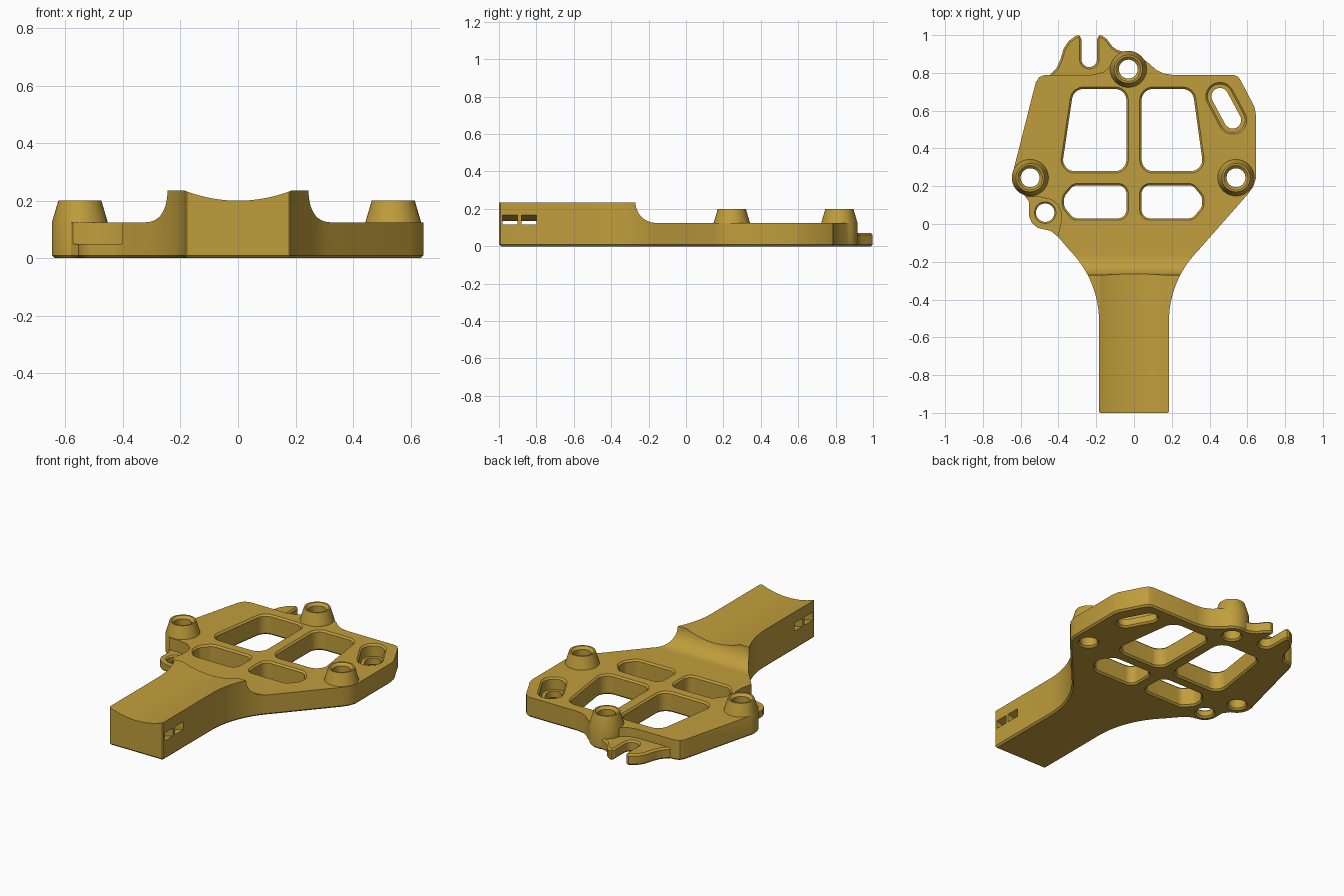
import bpy, bmesh, math
from mathutils import Vector

if "Cube" in bpy.data.objects:
    bpy.data.objects.remove(bpy.data.objects["Cube"])

brass = bpy.data.materials.new("brass_yellow")
brass.diffuse_color = (0.53, 0.34, 0.045, 1)
brass.use_nodes = True
brass.node_tree.nodes["Principled BSDF"].inputs["Base Color"].default_value = brass.diffuse_color


def offset(pts, d):
    """Mitred offset of a counter-clockwise outline, outward for positive d."""
    out = []
    for i, p in enumerate(pts):
        a, b = Vector(pts[i - 1]), Vector(pts[(i + 1) % len(pts)])
        p = Vector(p)
        e1, e2 = (p - a).normalized(), (b - p).normalized()
        n1, n2 = Vector((e1.y, -e1.x)), Vector((e2.y, -e2.x))
        out.append(p + (n1 + n2) * d / max(1 + n1.dot(n2), 0.3))
    return out


def loft(name, pts, layers, axis='z'):
    """Stack offset copies of an outline; layers are (height, offset)."""
    place = {'z': lambda u, v, h: (u, v, h),
             'x': lambda u, v, h: (h, u, v),
             'y': lambda u, v, h: (u, h, v)}[axis]
    bm = bmesh.new()
    rings = [[bm.verts.new(place(p[0], p[1], h)) for p in offset(pts, d)]
             for h, d in layers]
    n = len(pts)
    for r, s in zip(rings, rings[1:]):
        for i in range(n):
            j = (i + 1) % n
            bm.faces.new((r[i], r[j], s[j], s[i]))
    bm.faces.new(rings[0][::-1])
    bm.faces.new(rings[-1])
    bmesh.ops.recalc_face_normals(bm, faces=bm.faces)
    me = bpy.data.meshes.new(name)
    bm.to_mesh(me)
    bm.free()
    me.materials.append(brass)
    ob = bpy.data.objects.new(name, me)
    bpy.context.collection.objects.link(ob)
    return ob


def arc(cx, cy, r, a0, a1, n):
    return [(cx + r * math.cos(math.radians(a0 + (a1 - a0) * i / n)),
             cy + r * math.sin(math.radians(a0 + (a1 - a0) * i / n)))
            for i in range(n + 1)]


def circle(cx, cy, r, n=40):
    return arc(cx, cy, r, 0, 360, n)[:-1]


def rounded(pts, r, n=8):
    """Round every corner of a polygon."""
    out = []
    for i, p in enumerate(pts):
        p = Vector(p)
        u = (Vector(pts[i - 1]) - p).normalized()
        v = (Vector(pts[(i + 1) % len(pts)]) - p).normalized()
        half = u.angle(v) / 2
        c = p + (u + v).normalized() * r / math.sin(half)
        t = r / math.tan(half)
        a, b = p + u * t - c, p + v * t - c
        out += [c + a.lerp(b, k / n).normalized() * r for k in range(n + 1)]
    return out


def capsule(c0, c1, r):
    ang = math.degrees(math.atan2(c1[1] - c0[1], c1[0] - c0[0]))
    return arc(*c1, r, ang - 90, ang + 90, 16) + arc(*c0, r, ang + 90, ang + 270, 16)


def combine(body, tool, op):
    m = body.modifiers.new("combine", 'BOOLEAN')
    m.operation, m.solver, m.object = op, 'EXACT', tool
    bpy.context.view_layer.objects.active = body
    bpy.ops.object.modifier_apply(modifier=m.name)
    bpy.data.objects.remove(tool)


def cut(pts, layers, axis='z'):
    combine(bracket, loft("cutter", pts, layers, axis), 'DIFFERENCE')


T, H = 0.125, 0.235          # plate and arm heights
C = 0.01                     # small edge chamfer
bosses = [(-0.55, 0.245), (0.54, 0.245), (-0.03, 0.82)]

# Arm and plate outline, flaring from the arm into the plate
flare = arc(0.715, -0.515, 0.53, 180, 135, 12)
outline = [(-0.178, -1), (0.178, -1), (0.185, -0.993)] + flare
outline += [(0.60, 0.155), (0.63, 0.195), (0.645, 0.24),
            (0.645, 0.58), (0.638, 0.62), (0.565, 0.76), (0.55, 0.78), (0.525, 0.79),
            (0.20, 0.79), (0.155, 0.797), (0.115, 0.818), (0.08, 0.85), (0.04, 0.88),
            (-0.07, 0.88), (-0.12, 0.84), (-0.16, 0.805), (-0.22, 0.79),
            (-0.47, 0.79), (-0.502, 0.778), (-0.52, 0.75),
            (-0.642, 0.27), (-0.635, 0.21), (-0.59, 0.165), (-0.557, 0.12),
            (-0.555, 0.04), (-0.54, 0.005), (-0.51, -0.02), (-0.44, -0.037), (-0.40, -0.07)]
outline += [(-x, y) for x, y in reversed(flare)] + [(-0.185, -0.993)]
bracket = loft("bracket", outline, [(0, -C), (C, 0), (H, 0)])

# Lower the plate behind the arm with a concave fillet
cut(arc(-0.16, H, 0.11, 180, 270, 12) + [(2, T), (2, 0.5), (-0.27, 0.5)],
    [(-2, 0), (2, 0)], 'x')

# Cradle groove along the arm top
cut(circle(0, 0.706, 0.506, 160), [(-2, 0), (0, 0)], 'y')

# Step down to the thin side lug
cut([(-0.7, -0.12), (-0.41, -0.12), (-0.40, -0.05), (-0.388, 0), (-0.385, 0.06),
     (-0.40, 0.10), (-0.44, 0.13), (-0.50, 0.143), (-0.7, 0.143)],
    [(0.05, 0), (0.5, 0)])

# Forked hook at the back
hook = [(-0.44, 0.76), (-0.06, 0.76), (-0.03, 0.86), (-0.05, 0.91), (-0.09, 0.922),
        (-0.115, 0.94), (-0.145, 0.98), (-0.17, 0.998), (-0.185, 0.997), (-0.195, 0.98)]
hook += arc(-0.237, 0.873, 0.042, 0, -180, 12)
hook += [(-0.279, 0.98), (-0.288, 0.997), (-0.305, 0.998), (-0.345, 0.97),
         (-0.372, 0.93), (-0.39, 0.87), (-0.41, 0.825), (-0.45, 0.785)]
combine(bracket, loft("hook", hook, [(0, -C), (C, 0), (0.06, 0), (0.07, -C)]), 'UNION')

# Tapered mounting bosses
for x, y in bosses:
    combine(bracket, loft("boss", circle(x, y, 0.097),
            [(0, -C), (C, 0), (T, 0), (0.2, -0.022)]), 'UNION')

# Through holes in the bosses and the lug
for x, y in bosses:
    cut(circle(x, y, 0.05), [(-0.01, 0.02), (C, 0), (0.185, 0), (0.205, 0.02)])
cut(circle(-0.47, 0.06, 0.049), [(-0.01, 0.02), (C, 0), (0.042, 0), (0.062, 0.02)])

# Four plate windows
through = [(-0.01, 0.02), (C, 0), (T - C, 0), (T + 0.01, 0.02)]
for pts, r in [
        ([(-0.385, 0.28), (-0.04, 0.28), (-0.04, 0.715), (-0.32, 0.715)], 0.06),
        ([(0.04, 0.28), (0.37, 0.28), (0.31, 0.715), (0.04, 0.715)], 0.06),
        ([(-0.32, 0.03), (-0.04, 0.03), (-0.04, 0.205), (-0.32, 0.205),
          (-0.37, 0.145), (-0.37, 0.09)], 0.045),
        ([(0.04, 0.03), (0.31, 0.03), (0.36, 0.09), (0.36, 0.145),
          (0.31, 0.205), (0.04, 0.205)], 0.045)]:
    cut(rounded(pts, r), through)

# Stepped adjustment slot
ends = (0.455, 0.675), (0.522, 0.55)
cut(capsule(*ends, 0.065), [(0.05, 0), (T - C, 0), (T + 0.01, 0.02)])
cut(capsule(*ends, 0.045), [(-0.01, 0.02), (C, 0), (0.2, 0)])

# Curved strap tunnels following the groove
tunnel = arc(0, 0.706, 0.618, 247, 293, 24) + arc(0, 0.706, 0.571, 293, 247, 24)
for y in (-0.98, -0.88):
    cut(tunnel, [(y, 0), (y + 0.08, 0)], 'y')

bracket.select_set(True)
bpy.context.view_layer.objects.active = bracket
bpy.ops.object.shade_smooth_by_angle(angle=math.radians(30))
